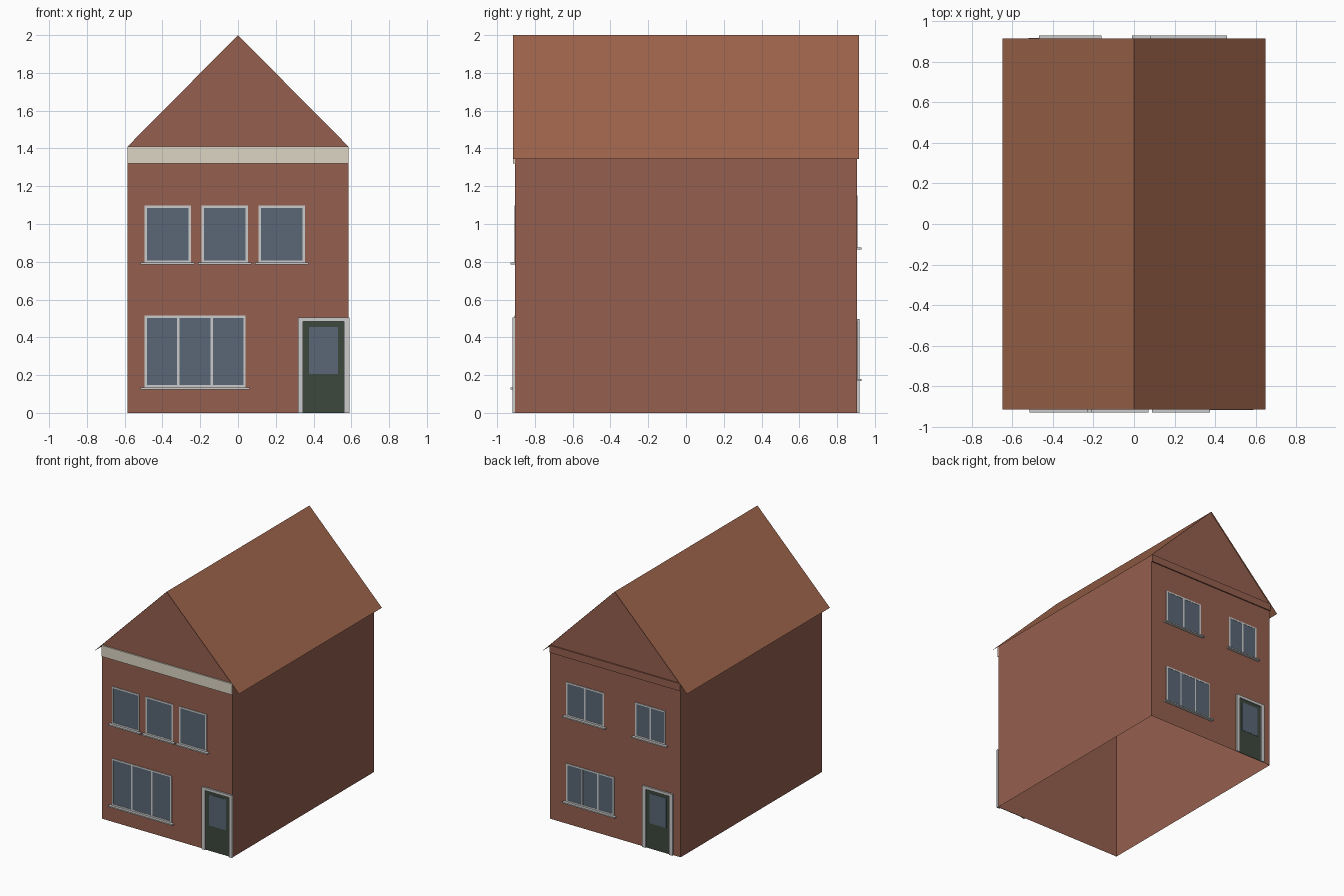
import bpy, bmesh

if "Cube" in bpy.data.objects:
    bpy.data.objects.remove(bpy.data.objects["Cube"])

W, D = 0.585, 0.904            # wall half width and half depth
EAVE, APEX = 1.41, 2.0
ROOF_D = 0.915


def material(name, rgb):
    m = bpy.data.materials.new(name)
    m.diffuse_color = (*rgb, 1)
    m.use_nodes = True
    m.node_tree.nodes["Principled BSDF"].inputs["Base Color"].default_value = m.diffuse_color
    return m


BRICK = material("brick", (0.30, 0.115, 0.077))
TILE = material("roof_tile", (0.34, 0.13, 0.07))
TRIM = material("trim", (0.62, 0.62, 0.61))
CREAM = material("cream", (0.72, 0.66, 0.55))
GLASS = material("glass", (0.10, 0.135, 0.18))
DOOR = material("door_paint", (0.045, 0.065, 0.048))


def finish(name, bm, mat):
    bmesh.ops.recalc_face_normals(bm, faces=bm.faces)
    me = bpy.data.meshes.new(name)
    bm.to_mesh(me)
    bm.free()
    me.materials.append(mat)
    ob = bpy.data.objects.new(name, me)
    bpy.context.collection.objects.link(ob)
    return ob


def boxes(name, side, out, rects, mat):
    """Boxes (x0, x1, z0, z1) standing on a facade; side -1 front, +1 back."""
    bm = bmesh.new()
    y0, y1 = side * (D + 0.0005), side * out
    for xa, xb, za, zb in rects:
        vs = bmesh.ops.create_cube(bm, size=1)["verts"]
        bmesh.ops.scale(bm, vec=(xb - xa, abs(y1 - y0), zb - za), verts=vs)
        bmesh.ops.translate(bm, vec=((xa + xb) / 2, (y0 + y1) / 2, (za + zb) / 2), verts=vs)
    return finish(name, bm, mat)


def window(name, side, x0, x1, z0, z1, panes):
    t = 0.012
    boxes(name + "_glass", side, D + 0.003, [(x0 + t, x1 - t, z0 + t, z1 - t)], GLASS)
    bars = [(x0, x1, z0, z0 + t), (x0, x1, z1 - t, z1),
            (x0, x0 + t, z0 + t, z1 - t), (x1 - t, x1, z0 + t, z1 - t)]
    for i in range(1, panes):
        c = x0 + (x1 - x0) * i / panes
        bars.append((c - t / 2, c + t / 2, z0 + t, z1 - t))
    boxes(name + "_frame", side, D + 0.005, bars, TRIM)
    boxes(name + "_sill", side, 0.93, [(x0 - 0.02, x1 + 0.02, z0 - 0.01, z0)], TRIM)


def door(name, side, x0, x1, h):
    t, top = 0.028, h - 0.022
    boxes(name + "_frame", side, 0.918,
          [(x0, x0 + t, 0, h), (x1 - t, x1, 0, h), (x0 + t, x1 - t, top, h)], TRIM)
    boxes(name + "_leaf", side, D + 0.004, [(x0 + t, x1 - t, 0, top)], DOOR)
    boxes(name + "_glass", side, D + 0.006, [(x0 + 0.06, x1 - 0.06, 0.205, h - 0.05)], GLASS)


# Brick shell, open underneath: two gable ends and two side walls
bm = bmesh.new()
profile = [(-W, 0), (W, 0), (W, EAVE), (0, APEX), (-W, EAVE)]
front = [bm.verts.new((x, -D, z)) for x, z in profile]
back = [bm.verts.new((x, D, z)) for x, z in profile]
bm.faces.new(front)
bm.faces.new(back[::-1])
for a, b in ((1, 2), (4, 0)):
    bm.faces.new((front[a], back[a], back[b], front[b]))
finish("brick_walls", bm, BRICK)

# Thin roof sheets overhanging the side walls
bm = bmesh.new()
edge = [[bm.verts.new((x, y, z)) for x, z in ((-0.65, 1.345), (0, APEX), (0.65, 1.345))]
        for y in (-ROOF_D, ROOF_D)]
for i in (0, 1):
    bm.faces.new((edge[0][i], edge[0][i + 1], edge[1][i + 1], edge[1][i]))
roof = finish("roof", bm, TILE)
for p in roof.data.polygons:
    if p.normal.z < 0:
        p.flip()

# Bands below the gables
boxes("front_band", -1, 0.915, [(-W, W, 1.32, EAVE)], CREAM)
boxes("back_band", 1, 0.914, [(-W, W, 1.35, EAVE)], BRICK)

# Front windows and door
for i in range(3):
    x = -0.495 + i * 0.302
    window(f"front_upper_window_{i + 1}", -1, x, x + 0.245, 0.795, 1.098, 1)
window("front_lower_window", -1, -0.495, 0.04, 0.135, 0.515, 3)
door("front_door", -1, 0.317, 0.59, 0.505)

# Back windows and door
window("back_upper_window_1", 1, 0.10, 0.44, 0.875, 1.15, 2)
window("back_upper_window_2", 1, -0.45, -0.18, 0.875, 1.15, 2)
window("back_lower_window", 1, 0.01, 0.44, 0.18, 0.49, 3)
door("back_door", 1, -0.52, -0.25, 0.497)
